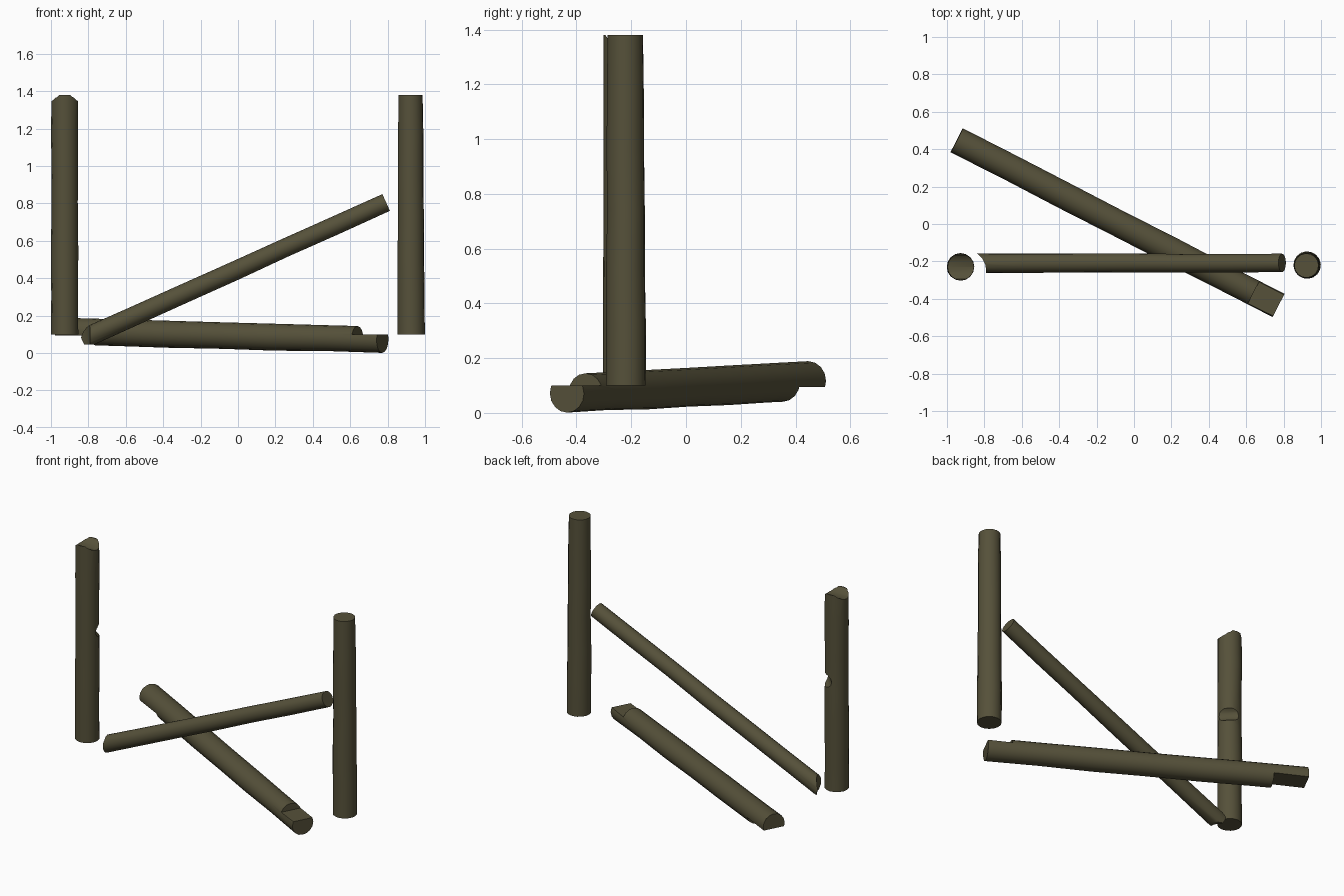
import bpy, bmesh, math, random
from mathutils import Vector, Matrix

if "Cube" in bpy.data.objects:
    bpy.data.objects.remove(bpy.data.objects["Cube"])

random.seed(4)
wood = bpy.data.materials.new("dark_olive_wood")
wood.diffuse_color = (0.092, 0.082, 0.042, 1)
wood.use_nodes = True
wood.node_tree.nodes["Principled BSDF"].inputs["Base Color"].default_value = wood.diffuse_color


def frame(a, b):
    """Matrix at a, with local z pointing to b."""
    rot = (b - a).to_track_quat('Z', 'Y').to_matrix().to_4x4()
    return Matrix.Translation(a) @ rot


def log(name, a, b, r0, r1, sides=16, rings=7, wobble=0.02):
    """Slightly uneven hewn log from a to b."""
    a, b = Vector(a), Vector(b)
    m, length = frame(a, b), (b - a).length
    bm = bmesh.new()
    loops = []
    for i in range(rings):
        t = i / (rings - 1)
        k = 0 if i in (0, rings - 1) else wobble
        r = (r0 + (r1 - r0) * t) * (1 + random.uniform(-k, k))
        dx, dy = random.uniform(-k, k) * 0.08, random.uniform(-k, k) * 0.08
        loops.append([bm.verts.new(m @ Vector((
            dx + r * math.cos(math.tau * j / sides),
            dy + r * math.sin(math.tau * j / sides), t * length)))
            for j in range(sides)])
    for lo, hi in zip(loops, loops[1:]):
        for j in range(sides):
            n = (j + 1) % sides
            bm.faces.new((lo[j], lo[n], hi[n], hi[j]))
    bm.faces.new(loops[0][::-1])
    bm.faces.new(loops[-1])
    me = bpy.data.meshes.new(name)
    bm.to_mesh(me)
    bm.free()
    me.materials.append(wood)
    ob = bpy.data.objects.new(name, me)
    bpy.context.collection.objects.link(ob)
    return ob


def box(centre, size, angle=0):
    bpy.ops.mesh.primitive_cube_add(size=1, location=centre, rotation=(0, 0, angle))
    ob = bpy.context.object
    ob.scale = size
    ob.data.materials.append(wood)
    return ob


def cut(target, cutter):
    """Subtract the cutter, then remove it."""
    cutter.hide_render = True
    mod = target.modifiers.new("cut", 'BOOLEAN')
    mod.operation, mod.object, mod.solver = 'DIFFERENCE', cutter, 'EXACT'
    bpy.context.view_layer.objects.active = target
    bpy.ops.object.modifier_apply(modifier=mod.name)
    bpy.data.objects.remove(cutter)


# Upright posts
left_post = log("left_post", (-0.927, -0.23, 0.1), (-0.926, -0.23, 1.38), 0.073, 0.071)
right_post = log("right_post", (0.926, -0.22, 0.1), (0.922, -0.222, 1.38), 0.073, 0.065)

# Saddle notch across the left post's top
cut(left_post, log("cutter", (-1.1, -0.23, 1.425), (-0.75, -0.23, 1.425), 0.08, 0.08, 16, 2))
# Small bite in the left post's inner back side
p = Vector((-0.927, -0.23, 0.81)) + Vector((0.7071, 0.7071, 0)) * 0.085
d = Vector((0.7071, -0.7071, 0)) * 0.2
cut(left_post, log("cutter", p - d, p + d, 0.045, 0.045, 12, 2))

# Sloping brace, coped to the left post and trimmed flat underneath
brace = log("diagonal_brace", (-0.835, -0.21, 0.073), (0.792, -0.208, 0.805), 0.053, 0.049)
cut(brace, log("cutter", (-0.9, -0.25, -0.2), (-0.9, -0.25, 0.4), 0.11, 0.11, 20, 2))
cut(brace, box((-0.8, -0.21, -0.055), (0.4, 0.4, 0.2)))

# Ground log, with a lap cut at each end
a, b = Vector((-0.948, 0.4475, 0.117)), Vector((0.7725, -0.435, 0.071))
ground_log = log("ground_log", a, b, 0.072, 0.07)
along = (b - a).normalized()
yaw = math.atan2(along.y, along.x)
c = b + along * 0.05
cut(ground_log, box((c.x, c.y, 0.2), (0.4, 0.4, 0.2), yaw))
c = a + along * 0.01
cut(ground_log, box((c.x, c.y, -0.005), (0.4, 0.4, 0.2), yaw))

# Smooth bark, crisp cuts
for ob in (left_post, right_post, brace, ground_log):
    bpy.ops.object.select_all(action='DESELECT')
    ob.select_set(True)
    bpy.context.view_layer.objects.active = ob
    bpy.ops.object.shade_smooth_by_angle(angle=math.radians(35))
